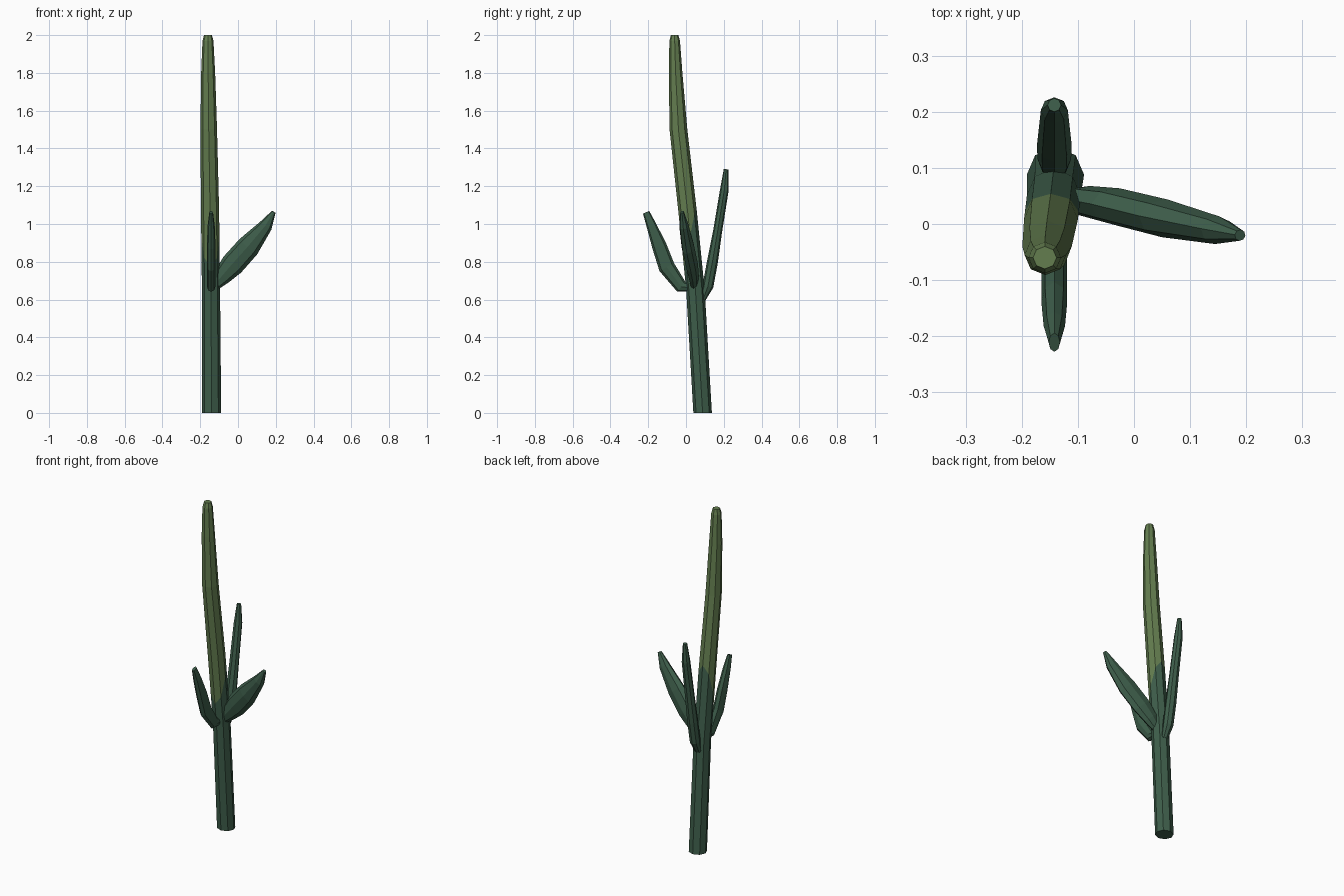
import bpy, bmesh, math
from mathutils import Vector

if "Cube" in bpy.data.objects:
    bpy.data.objects.remove(bpy.data.objects["Cube"])


def material(name, rgb):
    m = bpy.data.materials.new(name)
    m.diffuse_color = (*rgb, 1)
    m.use_nodes = True
    m.node_tree.nodes["Principled BSDF"].inputs["Base Color"].default_value = m.diffuse_color
    return m


DARK = material("dark green", (0.048, 0.112, 0.070))
LIGHT = material("light green", (0.125, 0.205, 0.078))
SIDES = 8


def stem(name, rings, side, upright=False):
    """Loft eight-sided rings (x, y, z, half depth, half width) along a path.
    side is the horizontal width direction; depth lies across path and side."""
    bm = bmesh.new()
    side = Vector(side)
    centres = [Vector(r[:3]) for r in rings]
    loops = []
    for i, r in enumerate(rings):
        t = (centres[min(i + 1, len(rings) - 1)] - centres[max(i - 1, 0)]).normalized()
        if upright:
            t = Vector((0, 0, 1))
        s = (side - t * side.dot(t)).normalized()
        d = t.cross(s)
        loops.append([bm.verts.new(centres[i]
                                   + d * r[3] * math.cos(k * math.tau / SIDES)
                                   + s * r[4] * math.sin(k * math.tau / SIDES))
                      for k in range(SIDES)])
    for a, b in zip(loops, loops[1:]):
        for k in range(SIDES):
            j = (k + 1) % SIDES
            bm.faces.new((a[k], a[j], b[j], b[k]))
    bm.faces.new(loops[0])
    bm.faces.new(loops[-1])
    if upright:
        # slanted colour change: lower on the front, higher on the back
        co, no = Vector((0, 0, 0.83)), Vector((0, -5, 1)).normalized()
        bmesh.ops.bisect_plane(bm, geom=bm.verts[:] + bm.edges[:] + bm.faces[:],
                               plane_co=co, plane_no=no)
        for f in bm.faces:
            f.material_index = int((f.calc_center_median() - co).dot(no) > 0)
    bmesh.ops.recalc_face_normals(bm, faces=bm.faces[:])
    me = bpy.data.meshes.new(name)
    bm.to_mesh(me)
    bm.free()
    me.materials.append(DARK)
    me.materials.append(LIGHT)
    ob = bpy.data.objects.new(name, me)
    bpy.context.collection.objects.link(ob)


# Leaning main trunk
stem("trunk", [
    (-0.140, 0.088, 0.00, 0.049, 0.051),
    (-0.143, 0.050, 0.65, 0.049, 0.048),
    (-0.148, 0.008, 1.07, 0.049, 0.048),
    (-0.155, -0.040, 1.50, 0.047, 0.044),
    (-0.158, -0.055, 1.80, 0.036, 0.037),
    (-0.159, -0.060, 1.97, 0.028, 0.029),
    (-0.159, -0.060, 2.00, 0.020, 0.021),
], (1, 0, 0), upright=True)

# Short flattened arm reaching forward
stem("front_arm", [
    (-0.142, 0.040, 0.660, 0.018, 0.016),
    (-0.142, -0.025, 0.668, 0.034, 0.022),
    (-0.142, -0.102, 0.772, 0.044, 0.023),
    (-0.142, -0.140, 0.880, 0.039, 0.023),
    (-0.142, -0.182, 0.990, 0.027, 0.019),
    (-0.142, -0.211, 1.062, 0.018, 0.010),
], (1, 0, 0))

# Broad arm reaching right
stem("right_arm", [
    (-0.130, 0.043, 0.670, 0.028, 0.018),
    (-0.082, 0.040, 0.725, 0.048, 0.028),
    (-0.030, 0.031, 0.785, 0.063, 0.033),
    (0.055, 0.010, 0.880, 0.062, 0.034),
    (0.148, -0.011, 0.992, 0.036, 0.025),
    (0.189, -0.020, 1.064, 0.011, 0.010),
], (0.1, 1, 0))

# Tall thin arm at the back
stem("back_arm", [
    (-0.142, 0.090, 0.600, 0.014, 0.020),
    (-0.142, 0.116, 0.670, 0.029, 0.030),
    (-0.142, 0.140, 0.800, 0.029, 0.031),
    (-0.142, 0.167, 0.960, 0.024, 0.028),
    (-0.142, 0.203, 1.180, 0.023, 0.024),
    (-0.142, 0.212, 1.290, 0.012, 0.012),
], (1, 0, 0))
